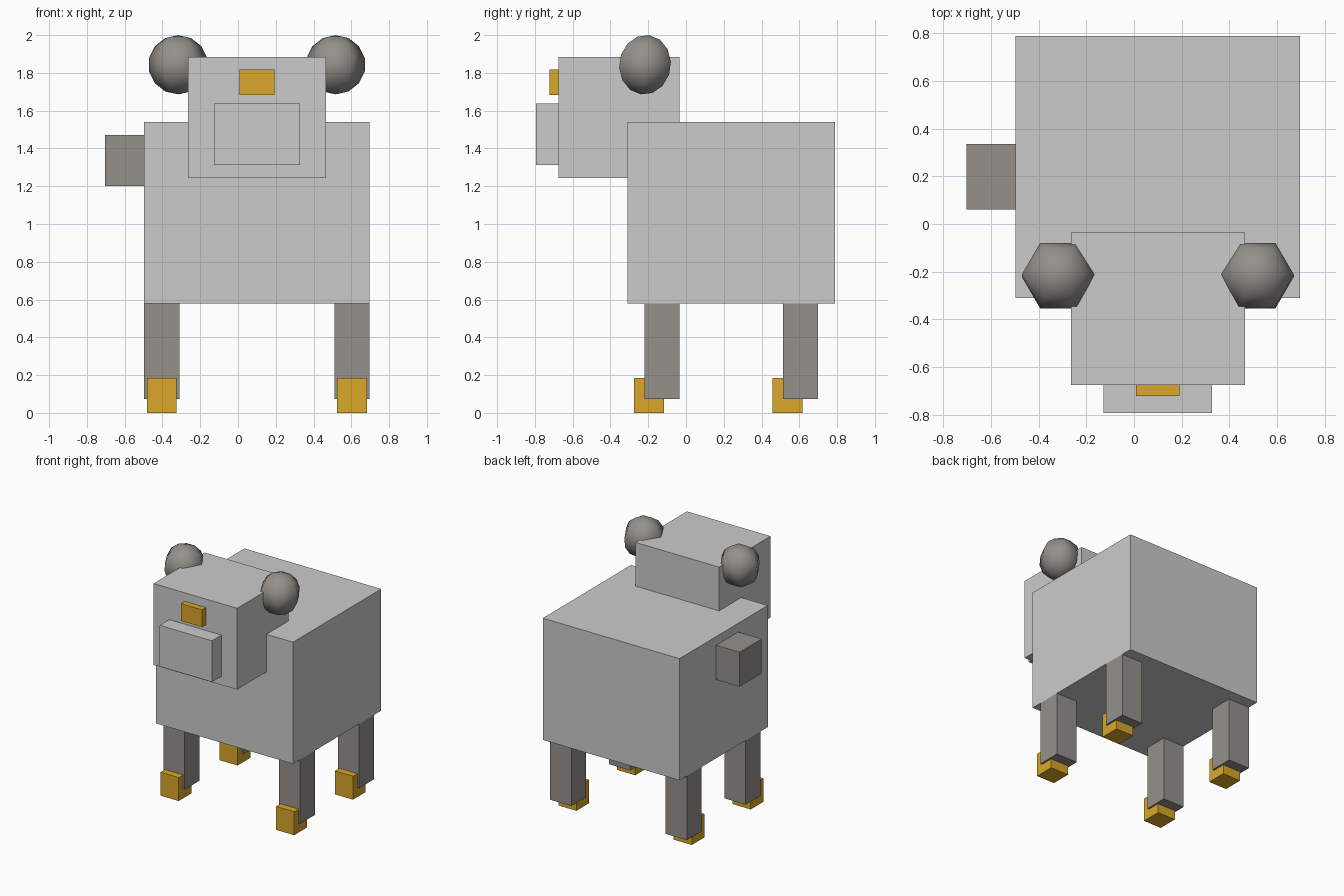
import bpy, bmesh
from math import radians
from mathutils import Matrix

if "Cube" in bpy.data.objects:
    bpy.data.objects.remove(bpy.data.objects["Cube"])


def material(name, color):
    mat = bpy.data.materials.new(name)
    mat.diffuse_color = (*color, 1.0)
    mat.use_nodes = True
    mat.node_tree.nodes["Principled BSDF"].inputs["Base Color"].default_value = mat.diffuse_color
    return mat


GOLD = material("gold", (0.70, 0.39, 0.022))
DARK = material("warm_grey", (0.30, 0.28, 0.26))
MID_X = 0.10  # symmetry plane of the animal


def finish(bm, name, mat):
    mesh = bpy.data.meshes.new(name)
    bm.to_mesh(mesh)
    bm.free()
    if mat:
        mesh.materials.append(mat)
    obj = bpy.data.objects.new(name, mesh)
    bpy.context.collection.objects.link(obj)
    return obj


def box(name, x, y, z, mat=None):
    """Box given by its (min, max) range on each axis."""
    spans = (x, y, z)
    centre = [(a + b) / 2 for a, b in spans]
    size = [b - a for a, b in spans]
    bm = bmesh.new()
    bmesh.ops.create_cube(bm, size=1.0, matrix=Matrix.Translation(centre) @ Matrix.Diagonal((*size, 1)))
    return finish(bm, name, mat)


def ear(name, x):
    """Six-sided ball with corners toward the sides, tipped slightly back."""
    bm = bmesh.new()
    bmesh.ops.create_uvsphere(bm, u_segments=6, v_segments=7, radius=0.158)
    if max(v.co.x for v in bm.verts) < max(v.co.y for v in bm.verts):
        bmesh.ops.rotate(bm, verts=bm.verts, matrix=Matrix.Rotation(radians(90), 3, 'Z'))
    bmesh.ops.rotate(bm, verts=bm.verts, matrix=Matrix.Rotation(radians(-8), 3, 'X'))
    bmesh.ops.translate(bm, verts=bm.verts, vec=(x, -0.217, 1.843))
    for f in bm.faces:
        f.smooth = True
    return finish(bm, name, DARK)


# Body and head
box("body", (-0.497, 0.697), (-0.31, 0.79), (0.58, 1.54))
box("head", (-0.265, 0.465), (-0.675, -0.035), (1.243, 1.885))
box("snout", (-0.128, 0.328), (-0.793, -0.675), (1.312, 1.637))
box("forehead_patch", (0.008, 0.192), (-0.723, -0.675), (1.682, 1.818), GOLD)

# Stub on the left flank
box("tail", (-0.703, -0.497), (0.06, 0.335), (1.20, 1.472), DARK)

# Ears, legs and hooves on both sides
for side, s in (("left", -1), ("right", 1)):
    ear(f"{side}_ear", MID_X + s * 0.417)
    for end, y in (("front", -0.22), ("back", 0.514)):
        cx = MID_X + s * 0.504
        box(f"{end}_{side}_leg", (cx - 0.093, cx + 0.093), (y, y + 0.185), (0.073, 0.58), DARK)
        box(f"{end}_{side}_hoof", (cx - 0.079, cx + 0.079), (y - 0.055, y + 0.103), (0.0, 0.185), GOLD)
